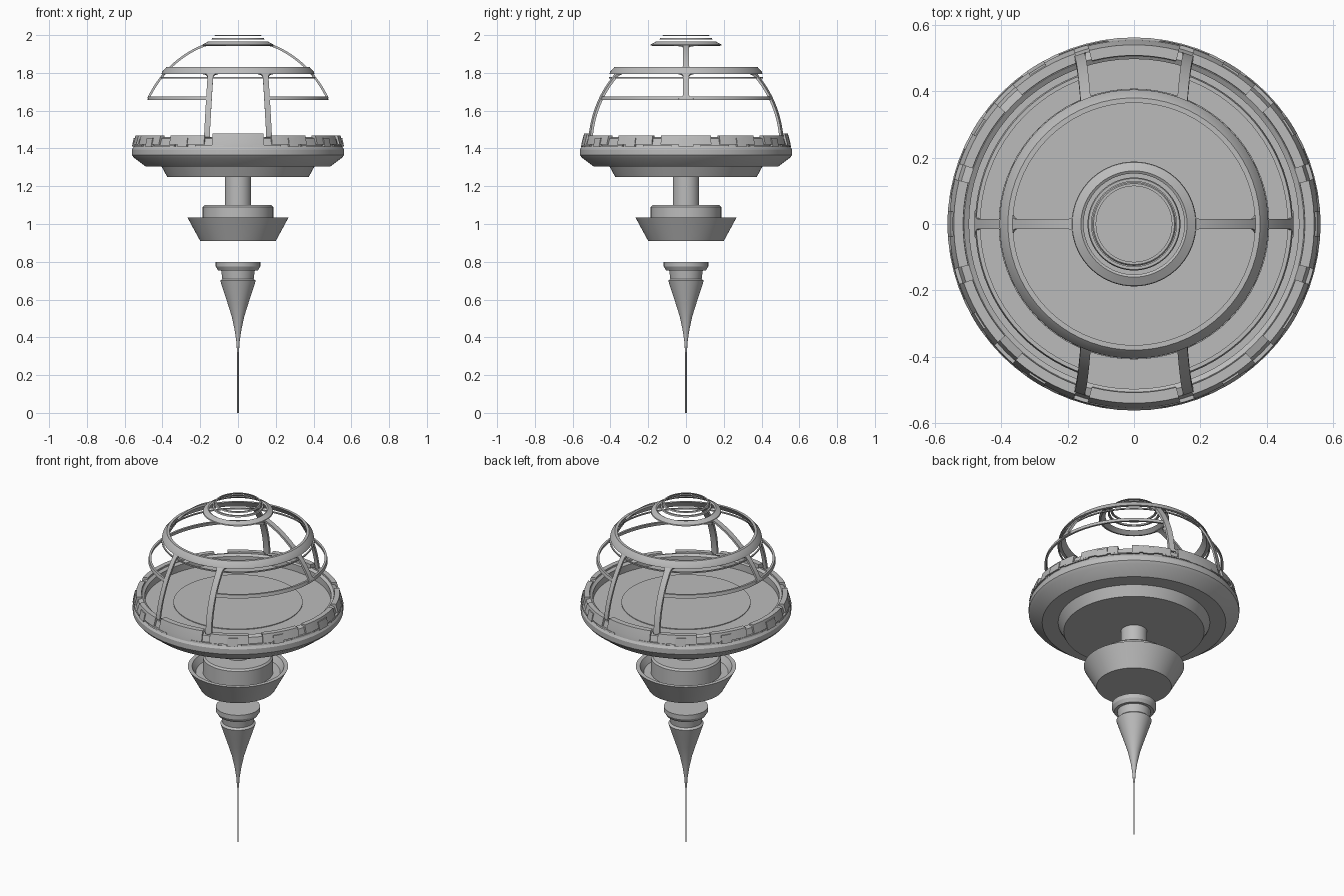
import bpy, bmesh, math
from math import sin, cos, pi, radians, sqrt, asin

if "Cube" in bpy.data.objects:
    bpy.data.objects.remove(bpy.data.objects["Cube"], do_unlink=True)

grey = bpy.data.materials.new("plain_grey")
grey.use_nodes = True
grey.diffuse_color = (0.5, 0.5, 0.5, 1)
grey.node_tree.nodes["Principled BSDF"].inputs["Base Color"].default_value = (0.5, 0.5, 0.5, 1)


def finish(bm, name):
    bmesh.ops.remove_doubles(bm, verts=bm.verts, dist=0.00002)
    bmesh.ops.recalc_face_normals(bm, faces=bm.faces)
    mesh = bpy.data.meshes.new(name)
    bm.to_mesh(mesh)
    bm.free()
    mesh.materials.append(grey)
    ob = bpy.data.objects.new(name, mesh)
    bpy.context.collection.objects.link(ob)
    bpy.ops.object.select_all(action='DESELECT')
    ob.select_set(True)
    bpy.context.view_layer.objects.active = ob
    bpy.ops.object.shade_smooth_by_angle(angle=radians(25))
    return ob


def sweep(bm, profile, start=0, end=360, loop=True, segs=72):
    """Turn an (r, z) profile about the z axis, whole or as a capped arc."""
    whole = end - start >= 360
    n = segs if whole else max(3, round((end - start) / 4))
    rings = []
    for i in range(n if whole else n + 1):
        a = radians(start + (end - start) * i / n)
        rings.append([bm.verts.new((r * cos(a), r * sin(a), z)) for r, z in profile])
    count = len(profile)
    for i in range(n):
        p, q = rings[i], rings[(i + 1) % len(rings)]
        for j in range(count if loop else count - 1):
            k = (j + 1) % count
            quad = [p[j], p[k], q[k], q[j]]
            if profile[j][0] == 0:
                quad.remove(q[j])
            if profile[k][0] == 0:
                quad.remove(q[k])
            if len(quad) > 2:
                bm.faces.new(quad)
    if not whole:
        bm.faces.new(rings[0])
        bm.faces.new(rings[-1])


def turned(name, profile, loop=False):
    bm = bmesh.new()
    sweep(bm, profile, loop=loop)
    return finish(bm, name)


def arcs(name, profile, spans):
    bm = bmesh.new()
    for a, b in spans:
        sweep(bm, profile, a, b)
    return finish(bm, name)


# Dome shape shared by every strut
BASE, HEIGHT, RADIUS = 1.4, 0.585, 0.54


def strut(bm, angle, z0, z1, x0=0, x1=0, half=0.015, flare=(0.025, 0.025), thick=0.012):
    """Curved bar on the dome whose ends widen into fillets."""
    t0, t1 = asin((z0 - BASE) / HEIGHT), asin((z1 - BASE) / HEIGHT)
    length = (t1 - t0) * 0.56
    a, rows, n = radians(angle), [], 28
    for i in range(n + 1):
        f = 0.5 - 0.5 * cos(pi * i / n)
        t = t0 + (t1 - t0) * f
        w = half
        for d, size in ((f * length, flare[0]), ((1 - f) * length, flare[1])):
            if d < size:
                w += size - sqrt(size ** 2 - (size - d) ** 2)
        mid = x0 + (x1 - x0) * f
        row = []
        for u, depth in ((mid - w, 0), (mid + w, 0), (mid + w, thick), (mid - w, thick)):
            r = RADIUS * cos(t) - depth * cos(t)
            z = BASE + HEIGHT * sin(t) - depth * sin(t)
            out = sqrt(r * r - u * u)
            row.append(bm.verts.new((out * cos(a) - u * sin(a), out * sin(a) + u * cos(a), z)))
        rows.append(row)
    for p, q in zip(rows, rows[1:]):
        for j in range(4):
            k = (j + 1) % 4
            bm.faces.new([p[j], p[k], q[k], q[j]])
    bm.faces.new(rows[0])
    bm.faces.new(rows[-1])


# Needle and tapering tail
turned("needle", [(0, 0), (0.004, 0), (0.004, 0.34), (0, 0.34)])
tail = [(0, 0.32), (0.005, 0.32), (0.009, 0.38), (0.018, 0.44), (0.033, 0.51),
        (0.055, 0.58), (0.078, 0.65), (0.094, 0.7), (0.083, 0.71), (0.09, 0.76), (0, 0.76)]
turned("tail_cone", tail)
turned("tail_cap", [(0, 0.755), (0.106, 0.755), (0.118, 0.775), (0.118, 0.8), (0, 0.8)])

# Bowl, its inner drum and the column
turned("bowl", [(0, 0.91), (0.2, 0.91), (0.268, 1.035), (0.245, 1.035),
                (0.225, 1.0), (0.18, 1.0), (0, 1.0)])
turned("drum", [(0, 0.99), (0.187, 0.99), (0.187, 1.09), (0.178, 1.1), (0, 1.1)])
turned("column", [(0, 1.09), (0.07, 1.09), (0.07, 1.26), (0, 1.26)])

# Saucer with stepped underside and sunken floor
turned("saucer", [(0, 1.25), (0.375, 1.25), (0.405, 1.305), (0.49, 1.305), (0.55, 1.35),
                  (0.562, 1.365), (0.562, 1.395), (0.552, 1.41), (0.5, 1.41), (0, 1.41)])
turned("floor_disc", [(0, 1.405), (0.345, 1.405), (0.345, 1.414), (0, 1.414)])

# Rim wall with raised panels around it
turned("rim_wall", [(0.55, 1.405), (0.536, 1.452), (0.512, 1.46),
                    (0.497, 1.45), (0.497, 1.405)], loop=True)
tall = [(0.556, 1.408), (0.553, 1.43), (0.54, 1.478), (0.508, 1.478), (0.503, 1.41)]
low = [(0.556, 1.42), (0.543, 1.468), (0.515, 1.468), (0.51, 1.42)]
arcs("tall_panels", tall, [(c - 14.5, c + 14.5) for c in (90, 270)])
arcs("side_panels", low, [(c - 14, c + 14) for c in (0, 180)])
diagonals = [(s + o, s + o + 22) for s in range(0, 360, 90) for o in (19, 49)]
arcs("diagonal_panels", low, diagonals)
plate = [(0.562, 1.41), (0.552, 1.455), (0.54, 1.455), (0.545, 1.41)]
arcs("small_plates", plate, [(c - 4, c + 4) for c in (0, 180)]
     + [(s + o - 3, s + o + 3) for s in range(0, 360, 90) for o in (32, 58)])
rail = [(0.559, 1.41), (0.557, 1.419), (0.545, 1.419), (0.545, 1.41)]
arcs("lower_rails", rail, [(s + o, s + o + 16) for s in range(0, 360, 90) for o in (8, 37, 66)])

# Dome rings
turned("middle_ring", [(0.405, 1.795), (0.402, 1.805), (0.38, 1.83),
                       (0.365, 1.83), (0.388, 1.795)], loop=True)
turned("thin_ring", [(0.408, 1.771), (0.408, 1.778), (0.4, 1.778), (0.4, 1.771)], loop=True)
turned("upper_ring", [(0.188, 1.945), (0.186, 1.951), (0.16, 1.965),
                      (0.152, 1.96), (0.176, 1.943)], loop=True)
turned("crown_ring", [(0.14, 1.976), (0.137, 1.984), (0.128, 1.984), (0.13, 1.976)], loop=True)
turned("top_ring", [(0.126, 1.994), (0.122, 2.0), (0.114, 2.0), (0.117, 1.994)], loop=True)
band = [(0.479, 1.656), (0.475, 1.675), (0.463, 1.675), (0.467, 1.656)]
arcs("side_bands", band, [(c - 72, c + 72) for c in (0, 180)])

# Dome struts: pairs at front and back, single ones on each side
bm = bmesh.new()
for angle in (90, 270):
    for side in (-1, 1):
        strut(bm, angle, 1.46, 1.80, 0.165 * side, 0.145 * side, flare=(0.006, 0.025))
finish(bm, "window_struts")
bm = bmesh.new()
for angle in (0, 180):
    strut(bm, angle, 1.665, 1.80)
    strut(bm, angle, 1.822, 1.952)
finish(bm, "side_struts")
